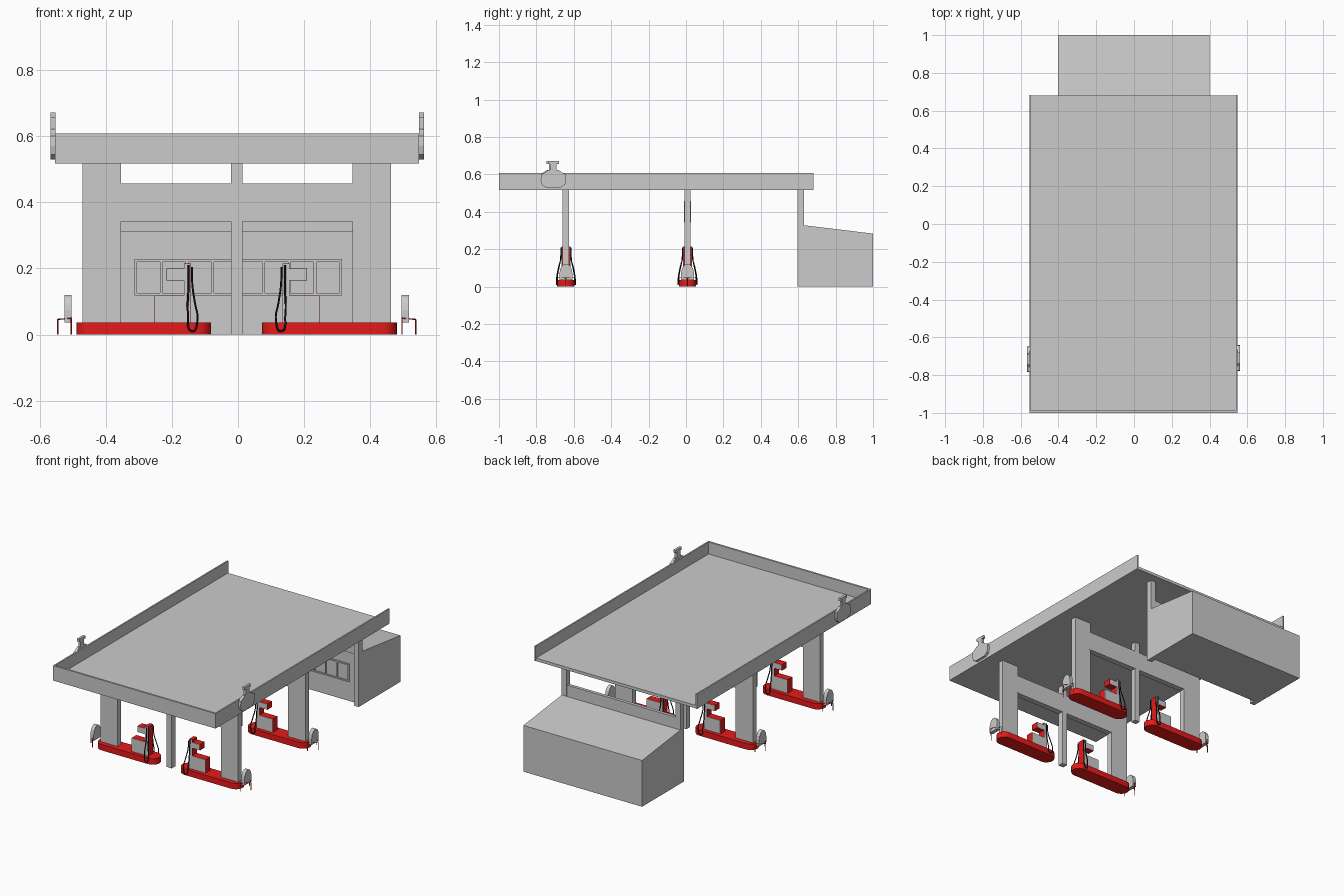
import bpy, bmesh, math
from mathutils import Vector

if "Cube" in bpy.data.objects:
    bpy.data.objects.remove(bpy.data.objects["Cube"])

CX = -0.004            # centre line of the forecourt
ROWS = (-0.642, 0.008)  # y of the two pump rows


def material(name, col):
    m = bpy.data.materials.new(name)
    m.diffuse_color = (*col, 1)
    m.use_nodes = True
    m.node_tree.nodes["Principled BSDF"].inputs["Base Color"].default_value = m.diffuse_color
    return m


RED = material("red_paint", (0.8, 0.01, 0.01))
BLACK = material("black_rubber", (0.01, 0.01, 0.01))


def finish(name, bm, mat=None):
    bmesh.ops.recalc_face_normals(bm, faces=bm.faces)
    me = bpy.data.meshes.new(name)
    bm.to_mesh(me)
    bm.free()
    ob = bpy.data.objects.new(name, me)
    bpy.context.collection.objects.link(ob)
    if mat:
        me.materials.append(mat)
    return ob


def box(name, x0, x1, y0, y1, z0, z1, mat=None):
    bm = bmesh.new()
    bmesh.ops.create_cube(bm, size=1)
    for v in bm.verts:
        v.co = Vector(((x0 + x1) / 2 + v.co.x * (x1 - x0),
                       (y0 + y1) / 2 + v.co.y * (y1 - y0),
                       (z0 + z1) / 2 + v.co.z * (z1 - z0)))
    return finish(name, bm, mat)


def prism(name, pts, offset, mat=None):
    """Extrude a planar 3D outline along offset."""
    bm = bmesh.new()
    f = bm.faces.new([bm.verts.new(p) for p in pts])
    r = bmesh.ops.extrude_face_region(bm, geom=[f])
    bmesh.ops.translate(bm, vec=offset,
                        verts=[g for g in r["geom"] if isinstance(g, bmesh.types.BMVert)])
    return finish(name, bm, mat)


def tube(name, pts, radius, mat, smooth=True):
    cu = bpy.data.curves.new(name, "CURVE")
    cu.dimensions = "3D"
    cu.bevel_depth = radius
    cu.bevel_resolution = 1
    cu.resolution_u = 5
    cu.use_fill_caps = True
    if smooth:
        sp = cu.splines.new("BEZIER")
        sp.bezier_points.add(len(pts) - 1)
        for b, p in zip(sp.bezier_points, pts):
            b.co = p
            b.handle_left_type = b.handle_right_type = "AUTO"
    else:
        sp = cu.splines.new("POLY")
        sp.points.add(len(pts) - 1)
        for b, p in zip(sp.points, pts):
            b.co = (*p, 1)
    cu.materials.append(mat)
    ob = bpy.data.objects.new(name, cu)
    bpy.context.collection.objects.link(ob)
    return ob


# Canopy: thin deck with parapets on front and sides, open at the back
box("canopy_deck", -0.553, 0.548, -1, 0.68, 0.517, 0.535)
box("canopy_front_parapet", -0.553, 0.548, -1, -0.988, 0.517, 0.608)
box("canopy_left_parapet", -0.553, -0.544, -0.988, 0.683, 0.517, 0.608)
box("canopy_right_parapet", 0.539, 0.548, -0.988, 0.683, 0.517, 0.608)

# Side badges: rounded plate, neck and cap
half = [(0.04, 0.53), (0.062, 0.545), (0.068, 0.57), (0.066, 0.6), (0.045, 0.61),
        (0.03, 0.622), (0.017, 0.622), (0.017, 0.655), (0.029, 0.655), (0.029, 0.672)]
for side, x, yc in (("left", -0.567, -0.716), ("right", 0.547, -0.709)):
    outline = [(x, yc + y, z) for y, z in half] + [(x, yc - y, z) for y, z in reversed(half)]
    prism(f"{side}_badge", outline, (0.015, 0, 0))

# Kiosk with sloping roof
prism("kiosk", [(-0.403, 0.63, 0), (-0.403, 1, 0), (-0.403, 1, 0.283), (-0.403, 0.63, 0.328)],
      (0.803, 0, 0))
for i in range(9):
    x = -0.309 + i * 0.0774
    box(f"window_mullion_{i}", x - 0.004, x + 0.004, 0.623, 0.632, 0.118, 0.228)
for z in (0.118, 0.22):
    box("window_rail", -0.313, 0.314, 0.623, 0.632, z, z + 0.008)
for x in (-0.403, 0.368):
    box("kiosk_post", x, x + 0.032, 0.595, 0.63, 0, 0.518)
box("kiosk_header", -0.38, 0.38, 0.605, 0.625, 0.31, 0.395)


def station(y, s):
    """One island with its column, pump, hoses, and end guards; s = side."""
    side = "right" if s > 0 else "left"

    def X(a):
        return CX + s * a

    def sbox(name, a, b, hy, z0, z1, mat=None):
        lo, hi = sorted((X(a), X(b)))
        return box(f"{side}_{name}", lo, hi, y - hy, y + hy, z0, z1, mat)

    # Island with half round ends
    r, a0, a1 = 0.046, 0.077, 0.485
    pts = []
    for c, start in ((a1 - r, -90), (a0 + r, 90)):
        for k in range(11):
            t = math.radians(start + 18 * k)
            pts.append((X(c + r * math.cos(t)), y + r * math.sin(t), 0))
    isl = prism(f"{side}_island", pts, (0, 0, 0.036), RED)
    bpy.ops.object.select_all(action="DESELECT")
    isl.select_set(True)
    bpy.context.view_layer.objects.active = isl
    bpy.ops.object.shade_smooth_by_angle(angle=math.radians(30))

    # Column carrying the canopy
    sbox("column", 0.35, 0.466, 0.017, 0.03, 0.52)

    # Pump: red body with grey panels front and back
    for name, a, b, z0, z1 in (("base", 0.155, 0.25, 0.03, 0.118),
                               ("stem", 0.138, 0.16, 0.03, 0.215),
                               ("head", 0.158, 0.212, 0.164, 0.2)):
        sbox(f"pump_{name}", a, b, 0.022, z0, z1, RED)
        for d in (-1, 1):
            lo, hi = sorted((X(a + 0.001), X(b - 0.001)))
            yp = y + d * 0.0225
            box(f"{side}_pump_{name}_panel", lo, hi, yp - 0.0012, yp + 0.0012,
                z0 + 0.001, z1 - 0.001)

    # Hanging hoses on both faces
    for d in (-1, 1):
        path = [(0.146, 0.026, 0.21), (0.146, 0.03, 0.14), (0.147, 0.045, 0.06),
                (0.134, 0.05, 0.01), (0.119, 0.05, 0.04), (0.127, 0.04, 0.1),
                (0.134, 0.027, 0.15), (0.135, 0.025, 0.205)]
        tube(f"{side}_hose", [(X(a), y + d * b, z) for a, b, z in path], 0.003, BLACK)

    # Rounded end marker
    prof = [(-0.034, 0.036), (0.034, 0.036), (0.034, 0.075), (0.03, 0.095), (0.02, 0.112),
            (0.008, 0.12), (-0.008, 0.12), (-0.02, 0.112), (-0.03, 0.095), (-0.034, 0.075)]
    prism(f"{side}_end_marker", [(X(0.499), y + b, z) for b, z in prof], (s * 0.022, 0, 0))

    # Thin guard rail with three legs
    rail = [(0.5, -0.045, 0), (0.5, -0.045, 0.05), (0.541, 0, 0.046),
            (0.5, 0.045, 0.05), (0.5, 0.045, 0)]
    tube(f"{side}_guard_rail", [(X(a), y + b, z) for a, b, z in rail], 0.002, RED, False)
    tube(f"{side}_guard_leg", [(X(0.541), y, 0), (X(0.541), y, 0.046)], 0.002, RED, False)


for y in ROWS:
    for s in (-1, 1):
        station(y, s)
    # Centre post and cross panel between the columns
    box("centre_post", CX - 0.017, CX + 0.017, y - 0.017, y + 0.017, 0, 0.52)
    box("cross_panel", -0.37, 0.362, y - 0.0175, y + 0.0175, 0.342, 0.457)
